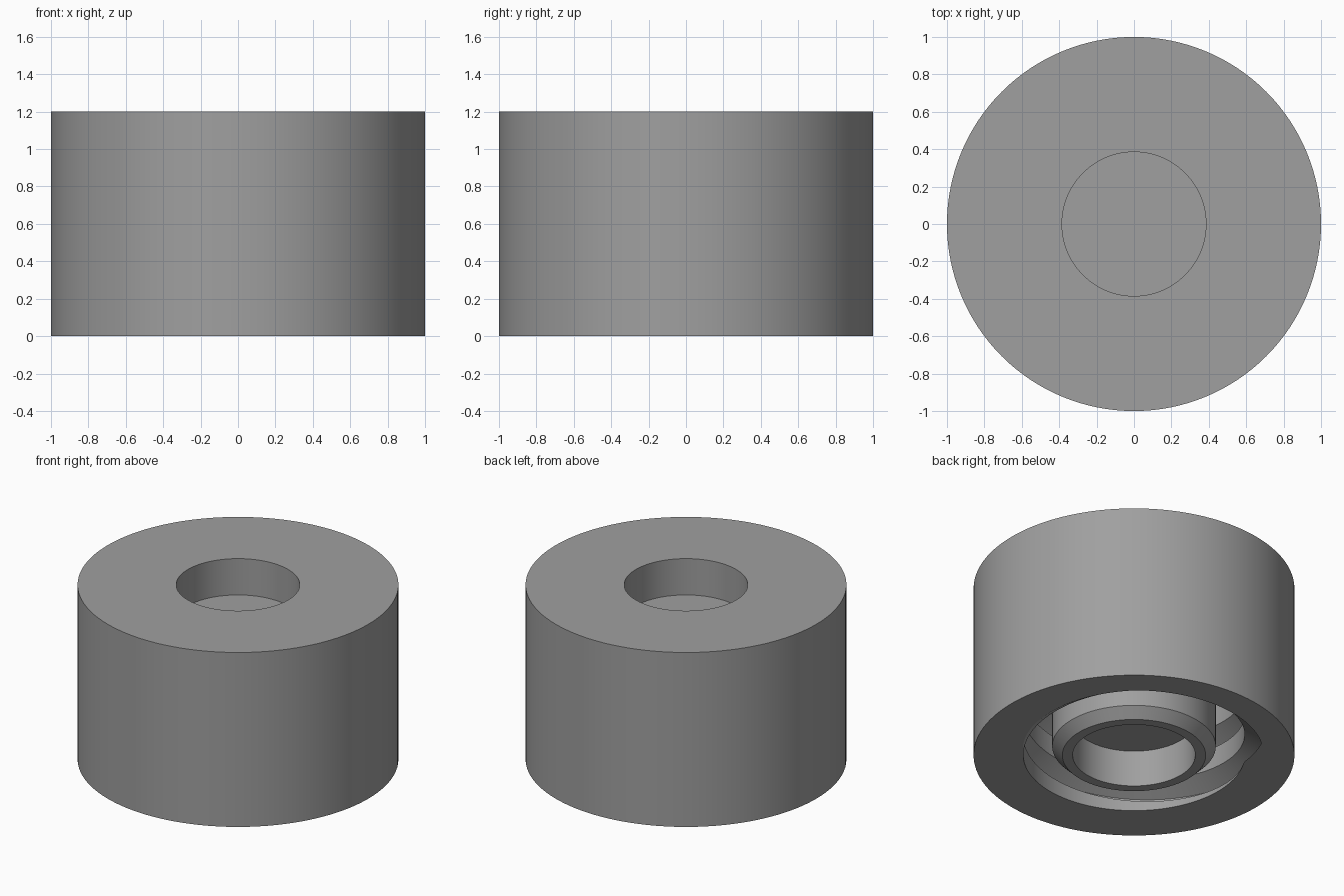
import bpy, bmesh, math

if "Cube" in bpy.data.objects:
    bpy.data.objects.remove(bpy.data.objects["Cube"])

SEG = 128          # columns around the axis
PITCH = 0.30       # thread rise per turn
START = -0.1225    # height where the groove begins at angle zero
CEIL = 0.80        # top of the threaded cavity
# groove profile within one pitch: (height, radius)
GROOVE = [(0, 0.69), (0.015, 0.81), (0.08, 0.81), (0.155, 0.69), (PITCH, 0.69)]


def thread_radius(turn, z):
    w = (z - START - PITCH * turn) % PITCH
    for (h0, r0), (h1, r1) in zip(GROOVE, GROOVE[1:]):
        if w <= h1:
            return r0 + (r1 - r0) * (w - h0) / (h1 - h0)
    return GROOVE[-1][1]


def ring(r, z):
    return [(r, z)] * (SEG + 1)


def thread_row(base):
    row = []
    for i in range(SEG + 1):
        turn = i / SEG
        z = min(max(base + PITCH * turn, 0.0), CEIL)
        row.append((thread_radius(turn, z), z))
    return row


# top recess and outer wall
rows = [ring(r, z) for r, z in [(0, 0.95), (0.385, 0.95), (0.385, 1.2), (1, 1.2), (1, 0)]]
# helical thread on the cavity wall, trimmed at the rim and ceiling
for k in range(-3, 5):
    for h, _ in GROOVE[:-1]:
        rows.append(thread_row(START + h + PITCH * k))
# central post with chamfered tip and blind bore
rows += [ring(r, z) for r, z in [(0.51, CEIL), (0.51, 0.065), (0.447, 0),
                                 (0.382, 0), (0.382, 0.25), (0, 0.25)]]

# loft all rows into one closed skin
bm = bmesh.new()
grid = []
for row in rows:
    line = []
    for i, (r, z) in enumerate(row):
        a = 2 * math.pi * i / SEG
        line.append(bm.verts.new((r * math.cos(a), r * math.sin(a), z)))
    grid.append(line)
for a, b in zip(grid, grid[1:]):
    for i in range(SEG):
        bm.faces.new((a[i], a[i + 1], b[i + 1], b[i]))
bmesh.ops.remove_doubles(bm, verts=bm.verts[:], dist=1e-5)
bmesh.ops.recalc_face_normals(bm, faces=bm.faces[:])

mesh = bpy.data.meshes.new("threaded_cap")
bm.to_mesh(mesh)
bm.free()
cap = bpy.data.objects.new("threaded_cap", mesh)
bpy.context.collection.objects.link(cap)

grey = bpy.data.materials.new("grey")
grey.diffuse_color = (0.35, 0.35, 0.35, 1)
grey.use_nodes = True
grey.node_tree.nodes["Principled BSDF"].inputs["Base Color"].default_value = grey.diffuse_color
mesh.materials.append(grey)

bpy.context.view_layer.objects.active = cap
cap.select_set(True)
bpy.ops.object.shade_smooth_by_angle(angle=math.radians(30))
